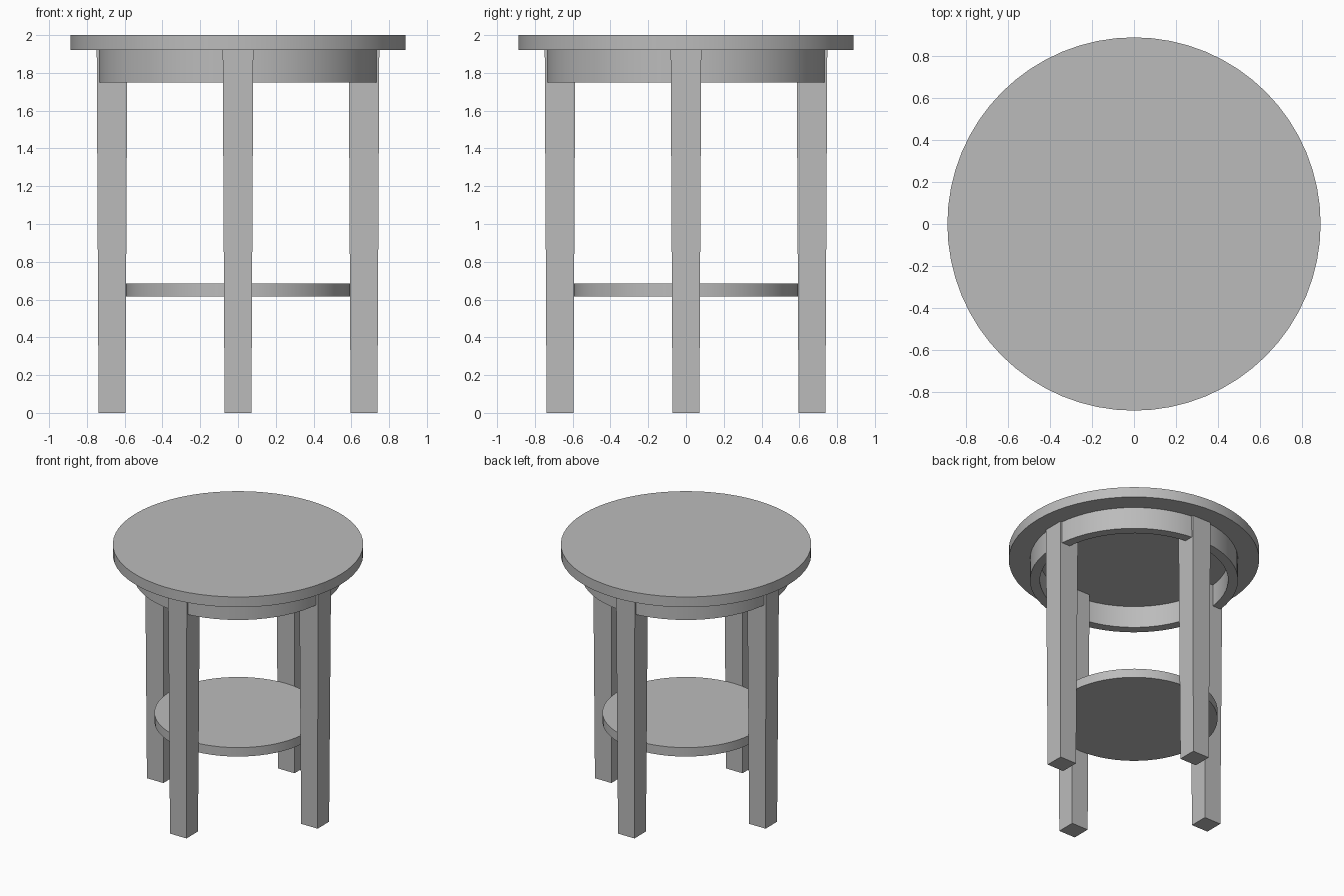
import bpy
import bmesh
from math import radians
from mathutils import Matrix

cube = bpy.data.objects.get("Cube")
if cube:
    bpy.data.objects.remove(cube, do_unlink=True)

SIDES = 64
GREY = (0.5, 0.5, 0.5, 1.0)

mat = bpy.data.materials.new("plain grey")
mat.use_nodes = True
mat.diffuse_color = GREY
mat.node_tree.nodes["Principled BSDF"].inputs["Base Color"].default_value = GREY


def add_object(name, bm, smooth=False):
    """Turn a bmesh into a named, coloured object."""
    bmesh.ops.recalc_face_normals(bm, faces=bm.faces)
    mesh = bpy.data.meshes.new(name)
    bm.to_mesh(mesh)
    bm.free()
    mesh.materials.append(mat)
    obj = bpy.data.objects.new(name, mesh)
    bpy.context.collection.objects.link(obj)
    if smooth:
        bpy.ops.object.select_all(action="DESELECT")
        obj.select_set(True)
        bpy.context.view_layer.objects.active = obj
        bpy.ops.object.shade_smooth_by_angle(angle=radians(30))
    return obj


def disc(name, radius, bottom, top):
    """Solid round board."""
    bm = bmesh.new()
    bmesh.ops.create_cone(bm, cap_ends=True, segments=SIDES, radius1=radius,
                          radius2=radius, depth=top - bottom,
                          matrix=Matrix.Translation((0, 0, (top + bottom) / 2)))
    return add_object(name, bm, True)


def ring(name, outer, inner, bottom, top):
    """Round band, spun from a rectangular section."""
    bm = bmesh.new()
    section = [(inner, bottom), (outer, bottom), (outer, top), (inner, top)]
    verts = [bm.verts.new((r, 0, z)) for r, z in section]
    edges = [bm.edges.new((verts[i], verts[(i + 1) % 4])) for i in range(4)]
    bmesh.ops.spin(bm, geom=verts + edges, cent=(0, 0, 0), axis=(0, 0, 1),
                   angle=radians(360), steps=SIDES, use_duplicate=False)
    bmesh.ops.remove_doubles(bm, verts=bm.verts, dist=0.0001)
    return add_object(name, bm, True)


def leg(name, angle):
    """Square leg, slightly wider at the top."""
    height, centre, foot, head = 1.92, 0.667, 0.142, 0.162
    bm = bmesh.new()
    bmesh.ops.create_cube(bm, size=1)
    for v in bm.verts:
        width = head if v.co.z > 0 else foot
        v.co = (centre + v.co.x * width, v.co.y * width, (v.co.z + 0.5) * height)
    bm.transform(Matrix.Rotation(radians(angle), 4, "Z"))
    return add_object(name, bm)


# Round top, apron under it and lower shelf
disc("table_top", 0.887, 1.92, 2.0)
ring("apron", 0.737, 0.667, 1.75, 1.92)
disc("lower_shelf", 0.592, 0.615, 0.685)

# Four legs on the axes
for side, turn in (("left", 0), ("back", 90), ("right", 180), ("front", 270)):
    leg(side + "_leg", turn)
